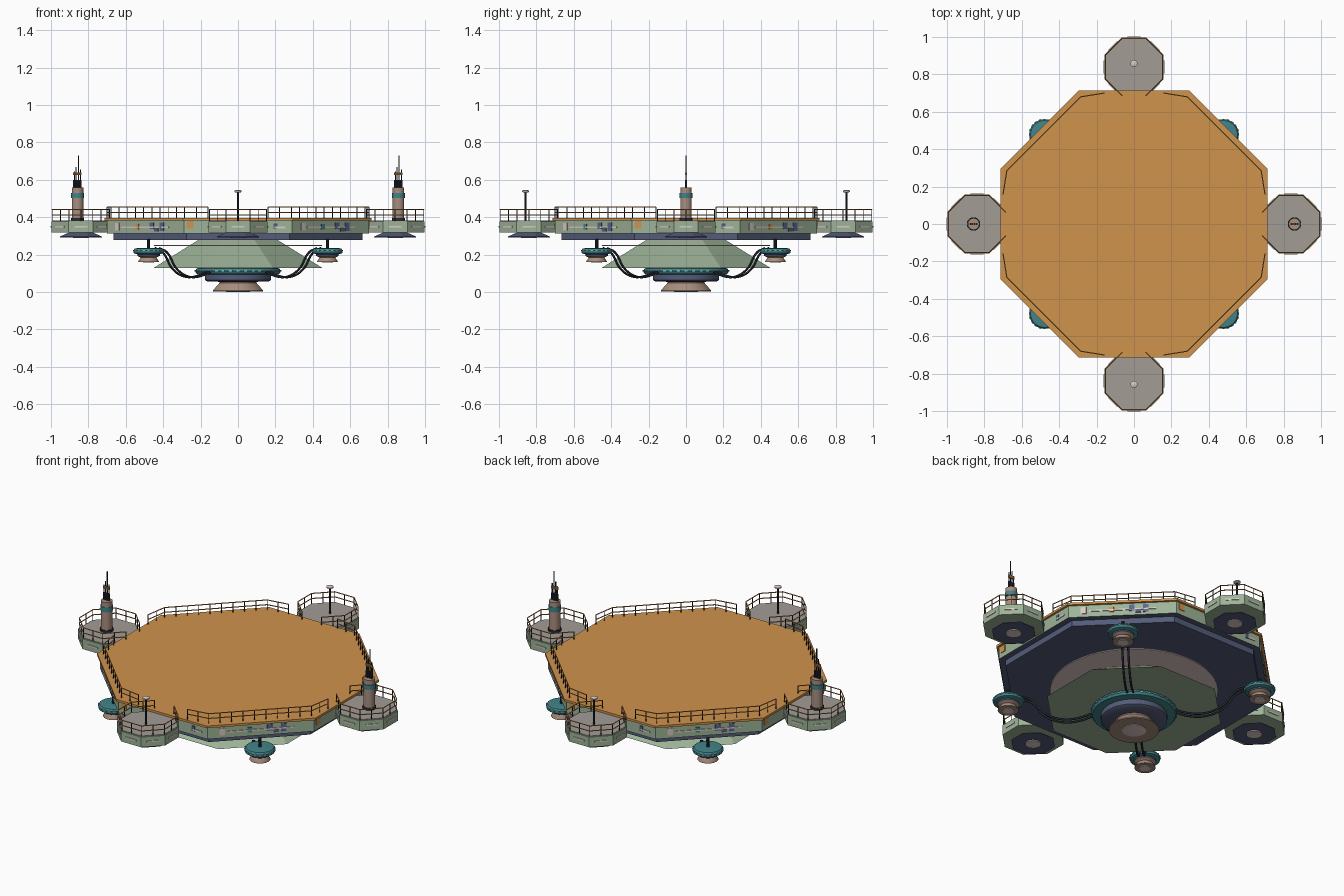
import bpy, bmesh, math
from mathutils import Vector, Matrix

if "Cube" in bpy.data.objects:
    bpy.data.objects.remove(bpy.data.objects["Cube"])

def lin(c):
    c /= 255
    return c / 12.92 if c <= 0.04045 else ((c + 0.055) / 1.055) ** 2.4

MATS = {}
for name, rgb in {
    "orange": (207, 147, 76), "sage_green": (158, 180, 152), "slate": (84, 92, 120),
    "teal": (66, 132, 138), "deck_grey": (164, 156, 150), "warm_brown": (168, 142, 126),
    "near_black": (38, 42, 52), "pale_pink": (222, 202, 200), "panel_blue": (92, 102, 148),
    "light_teal": (120, 188, 188),
}.items():
    m = bpy.data.materials.new(name)
    m.diffuse_color = (*[lin(c) for c in rgb], 1)
    m.use_nodes = True
    m.node_tree.nodes["Principled BSDF"].inputs["Base Color"].default_value = m.diffuse_color
    MATS[name] = m

def finish(name, bm, mats, smooth=False):
    bmesh.ops.recalc_face_normals(bm, faces=bm.faces)
    me = bpy.data.meshes.new(name)
    bm.to_mesh(me)
    bm.free()
    for m in mats:
        me.materials.append(MATS[m])
    ob = bpy.data.objects.new(name, me)
    bpy.context.collection.objects.link(ob)
    if smooth:
        bpy.ops.object.select_all(action='DESELECT')
        ob.select_set(True)
        bpy.context.view_layer.objects.active = ob
        bpy.ops.object.shade_smooth_by_angle(angle=math.radians(35))
    return ob

def lathe(name, prof, mats, sides=32, at=(0, 0)):
    """Closed turned shape; 8 sides gives octagons where r is the distance to a flat.
    mats: one colour, or one per profile segment."""
    bm = bmesh.new()
    k = 1 / math.cos(math.pi / 8) if sides == 8 else 1
    rings = []
    for r, z in prof:
        rings.append([bm.verts.new((at[0] + r * k * math.cos((i + .5) * math.tau / sides),
                                    at[1] + r * k * math.sin((i + .5) * math.tau / sides), z))
                      for i in range(sides)])
    segs = [mats] * (len(prof) - 1) if isinstance(mats, str) else mats
    used = list(dict.fromkeys(segs))
    for s, (a, b) in enumerate(zip(rings, rings[1:])):
        for i in range(sides):
            j = (i + 1) % sides
            bm.faces.new((a[i], a[j], b[j], b[i])).material_index = used.index(segs[s])
    bm.faces.new(rings[0]).material_index = used.index(segs[0])
    bm.faces.new(rings[-1]).material_index = used.index(segs[-1])
    return finish(name, bm, used, sides > 8)

def bar(bm, p, q, r, sides=6):
    p, q = Vector(p), Vector(q)
    d = q - p
    mat = Matrix.Translation((p + q) / 2) @ d.to_track_quat('Z', 'Y').to_matrix().to_4x4()
    bmesh.ops.create_cone(bm, cap_ends=True, segments=sides, radius1=r, radius2=r,
                          depth=d.length, matrix=mat)

def plates(name, mat, items):
    """items: (centre x, centre y, apothem, facet angle, u, z, width, height)"""
    bm = bmesh.new()
    for cx, cy, a, ang, u, z, w, h in items:
        m = (Matrix.Translation((cx, cy, z)) @ Matrix.Rotation(ang, 4, 'Z')
             @ Matrix.Translation((a, u, 0)) @ Matrix.Diagonal((.008, w, h, 1)))
        bmesh.ops.create_cube(bm, size=1, matrix=m)
    return finish(name, bm, [mat])

def railing(name, pts, z0, heights, step):
    posts, rails = bmesh.new(), bmesh.new()
    for (ax, ay), (bx, by) in zip(pts, pts[1:]):
        n = max(1, round(math.hypot(bx - ax, by - ay) / step))
        for i in range(n + 1):
            t = i / n
            x, y = ax + (bx - ax) * t, ay + (by - ay) * t
            bar(posts, (x, y, z0), (x, y, z0 + heights[-1]), .0025, 5)
        for h in heights:
            bar(rails, (ax, ay, z0 + h), (bx, by, z0 + h), .003, 5)
    finish(name + "_posts", posts, ["near_black"])
    finish(name + "_rails", rails, ["orange"])

def turn(p, a):
    return (p[0] * math.cos(a) - p[1] * math.sin(a), p[0] * math.sin(a) + p[1] * math.cos(a))

Q = math.pi / 2

# main octagonal hull and deck
lathe("main_hull", [(.665, .278), (.665, .312), (.70, .312), (.70, .384)],
      ["slate", "slate", "sage_green"], 8)
lathe("main_deck", [(.713, .383), (.713, .396)], "orange", 8)
# lower hull: flared octagon, thin disc, central engine
lathe("lower_hull", [(.21, .28), (.45, .13)], "sage_green", 8)
lathe("lower_disc", [(.45, .247), (.45, .253)], "pale_pink", 48)
lathe("central_ring", [(.20, .132), (.222, .126), (.23, .112), (.222, .098), (.17, .094)], "teal", 48)
lathe("central_body", [(.178, .10), (.178, .065), (.165, .057), (.10, .055)], "slate", 48)
lathe("central_nozzle", [(.10, .058), (.10, .048), (.135, .008), (.135, .004), (.115, .004)], "warm_brown", 40)
lathe("central_lens", [(.065, .006), (.065, .002), (.055, 0)], "pale_pink", 32)

# studs around the teal rings
def studs(name, at, r, z, n, s):
    plates(name, "light_teal", [(*at, r, i * math.tau / n, 0, z, s, s * .5) for i in range(n)])
studs("central_ring_studs", (0, 0), .228, .114, 36, .018)

# four hanging thruster pods on the diagonals with sagging cables
for k in range(4):
    a = math.pi / 4 + k * Q
    c = turn((.676, 0), a)
    lathe(f"pod_ring_{k}", [(.06, .235), (.075, .233), (.082, .222), (.08, .208), (.055, .20)], "teal", 32, c)
    studs(f"pod_studs_{k}", c, .0805, .222, 20, .012)
    lathe(f"pod_body_{k}", [(.06, .206), (.06, .194), (.042, .184), (.056, .163), (.056, .16)],
          ["slate", "warm_brown", "warm_brown", "warm_brown"], 32, c)
    lathe(f"pod_lens_{k}", [(.03, .162), (.03, .157)], "pale_pink", 20, c)
    bm = bmesh.new()
    bar(bm, (*c, .23), (*c, .285), .009, 10)
    finish(f"pod_stem_{k}", bm, ["near_black"])
    for side in (-.016, .016):
        cu = bpy.data.curves.new("cable", 'CURVE')
        cu.dimensions, cu.bevel_depth, cu.bevel_resolution = '3D', .006, 1
        sp = cu.splines.new('BEZIER')
        path = [(.61, .235), (.55, .21), (.48, .125), (.39, .083), (.30, .085), (.20, .12)]
        sp.bezier_points.add(len(path) - 1)
        for bp, (r, z) in zip(sp.bezier_points, path):
            bp.co = (*turn((r, side), a), z)
            bp.handle_left_type = bp.handle_right_type = 'AUTO'
        sp.resolution_u = 5
        cu.materials.append(MATS["near_black"])
        ob = bpy.data.objects.new(f"cable_{k}", cu)
        bpy.context.collection.objects.link(ob)
        bpy.ops.object.select_all(action='DESELECT')
        ob.select_set(True)
        bpy.context.view_layer.objects.active = ob
        bpy.ops.object.convert(target='MESH')

    # deck railing over each diagonal side
    pts = [(.70, .16), (.68, .285), (.285, .68), (.16, .70)]
    railing(f"deck_railing_{k}", [turn(p, k * Q) for p in pts], .396, (.03, .058), .065)

# four outer platforms
for k in range(4):
    a = k * Q
    c = turn((.84, 0), a)
    lathe(f"platform_{k}", [(.158, .318), (.158, .378)], "sage_green", 8, c)
    lathe(f"platform_deck_{k}", [(.152, .376), (.152, .382)], "deck_grey", 8, c)
    lathe(f"platform_base_{k}", [(.06, .32), (.112, .297), (.112, .293)], "slate", 8, c)
    lathe(f"platform_lens_{k}", [(.042, .295), (.042, .288)], "pale_pink", 24, c)
    R = .153 / math.cos(math.pi / 8)
    pts = []
    for i in range(-3, 5):  # open towards the main deck
        p = turn((R, 0), a + (i - .5) * math.pi / 4)
        pts.append((c[0] + p[0], c[1] + p[1]))
    railing(f"platform_railing_{k}", pts, .38, (.032, .062), .06)
    plates(f"platform_stripes_{k}", "pale_pink",
           [(*c, .158, a + i * math.pi / 4, 0, .35, .07, .008) for i in range(-3, 4)])
    m = turn((.858, 0), a)
    if k % 2 == 0:
        # tower with antenna rods
        lathe(f"tower_{k}", [(.036, .38), (.036, .395), (.031, .395), (.031, .502), (.034, .502),
                             (.034, .53), (.031, .53), (.031, .558)],
              ["near_black", "near_black", "warm_brown", "teal", "teal", "teal", "warm_brown"], 24, m)
        rods, tips = bmesh.new(), bmesh.new()
        for dx, top in ((-.017, .645), (-.007, .67), (.004, .73), (.016, .655)):
            x = m[0] + dx
            bar(rods, (x, 0, .55), (x, 0, top), .003)
            bar(rods, (x, 0, .56), (x, 0, .60), .006, 8)
            bar(tips, (x, 0, .625), (x, 0, .64), .006, 8)
        finish(f"antenna_rods_{k}", rods, ["near_black"])
        finish(f"antenna_collars_{k}", tips, ["orange"])
    else:
        # thin mast with a pale cap
        bm = bmesh.new()
        bar(bm, (*m, .38), (*m, .538), .005, 8)
        finish(f"mast_{k}", bm, ["near_black"])
        lathe(f"mast_cap_{k}", [(.012, .532), (.019, .536), (.019, .542), (.01, .546)], "pale_pink", 16, m)

# hull side stripes and panels
stripes, blue, orange, dark, teal = [], [], [], [], []
for k in range(4):
    d = math.pi / 4 + k * Q
    add = lambda lst, ang, *v: lst.append((0, 0, .70, ang, *v))
    add(stripes, d, 0, .347, .36, .008)
    add(blue, d, .05, .355, .03, .035)
    add(blue, d, .125, .35, .03, .045)
    add(dark, d, .085, .335, .03, .02)
    add(teal if k % 2 else orange, d, -.06, .35, .025, .03)
    add(stripes, d, -.21, .35, .03, .04)
    add(orange, k * Q, -.255, .36, .035, .04)
    add(stripes, k * Q, .225, .345, .06, .01)
    add(dark, k * Q, .2, .352, .02, .03)
plates("hull_stripes", "pale_pink", stripes)
plates("hull_blue_panels", "panel_blue", blue)
plates("hull_orange_panels", "orange", orange)
plates("hull_dark_panels", "slate", dark)
plates("hull_teal_panels", "teal", teal)
